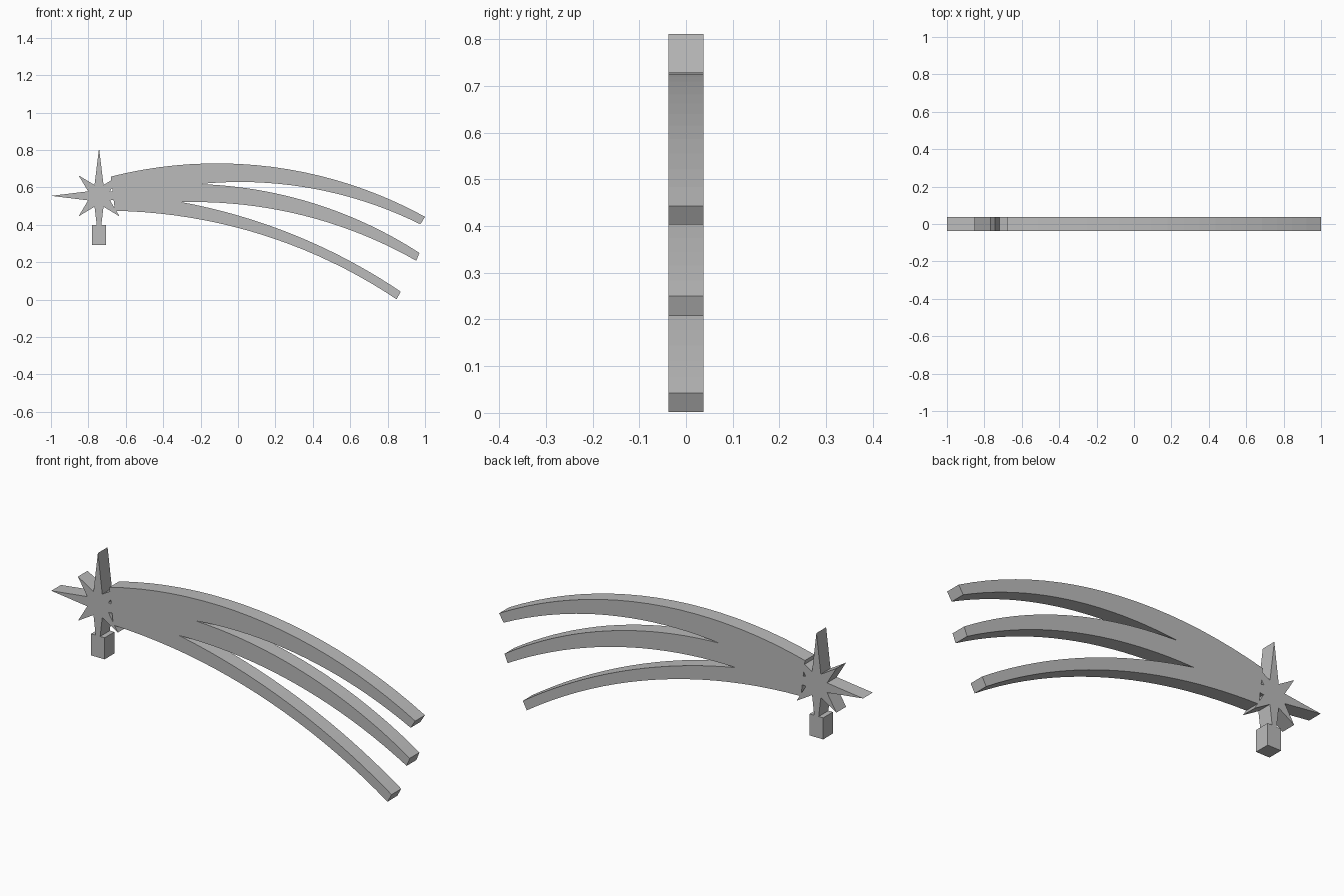
import bpy, bmesh
from math import sin, cos, pi
from mathutils import Vector

if "Cube" in bpy.data.objects:
    bpy.data.objects.remove(bpy.data.objects["Cube"], do_unlink=True)

DEPTH = 0.076

grey = bpy.data.materials.new("plain grey")
grey.use_nodes = True
COLOUR = (0.5, 0.5, 0.5, 1)
grey.diffuse_color = COLOUR
grey.node_tree.nodes["Principled BSDF"].inputs["Base Color"].default_value = COLOUR


def arc(start, end, radius, steps=20):
    """Points of an upward-bulging circular arc, from start to end."""
    a, b = Vector(start), Vector(end)
    chord = b - a
    normal = Vector((-chord.y, chord.x)).normalized()
    if normal.y < 0:
        normal.negate()
    half = chord.length / 2
    centre = (a + b) / 2 - normal * (radius ** 2 - half ** 2) ** 0.5
    turn = (a - centre).angle_signed(b - centre)
    pts = []
    for i in range(steps + 1):
        t = -turn * i / steps
        d = a - centre
        pts.append(centre + Vector((d.x * cos(t) - d.y * sin(t),
                                    d.x * sin(t) + d.y * cos(t))))
    return pts


def plate(name, outline):
    """Flat outline in x and z, extruded through the shared depth."""
    bm = bmesh.new()
    face = bm.faces.new([bm.verts.new((x, -DEPTH / 2, z)) for x, z in outline])
    new = bmesh.ops.extrude_face_region(bm, geom=[face])["geom"]
    bmesh.ops.translate(bm, vec=(0, DEPTH, 0),
                        verts=[v for v in new if isinstance(v, bmesh.types.BMVert)])
    bmesh.ops.recalc_face_normals(bm, faces=bm.faces)
    mesh = bpy.data.meshes.new(name)
    bm.to_mesh(mesh)
    bm.free()
    mesh.materials.append(grey)
    obj = bpy.data.objects.new(name, mesh)
    bpy.context.collection.objects.link(obj)
    return obj


# Eight-pointed star: long points on the axes, short ones between
cx, cz = -0.743, 0.555
star = []
for i in range(16):
    r = 0.063 if i % 2 else (0.256 if i % 4 == 0 else 0.155)
    star.append((cx + r * cos(i * pi / 8), cz + r * sin(i * pi / 8)))
plate("star", star)

# Three-armed tail: each edge is an arc
tail = arc((-0.68, 0.658), (1.0, 0.443), 2.31)
tail += arc((0.975, 0.403), (-0.21, 0.618), 2.17)
tail += arc((-0.21, 0.618), (0.97, 0.25), 2.3)[1:]
tail += arc((0.953, 0.208), (-0.30, 0.521), 2.4)
tail += arc((-0.30, 0.521), (0.87, 0.043), 3.1)[1:]
tail += arc((0.848, 0.002), (-0.658, 0.475), 2.8)
plate("tail", tail)

# Mounting peg under the star
peg = [(cx + sx * 0.037, z) for sx, z in
       ((-1, 0.293), (1, 0.293), (1, 0.4), (-1, 0.4))]
plate("peg", peg)
